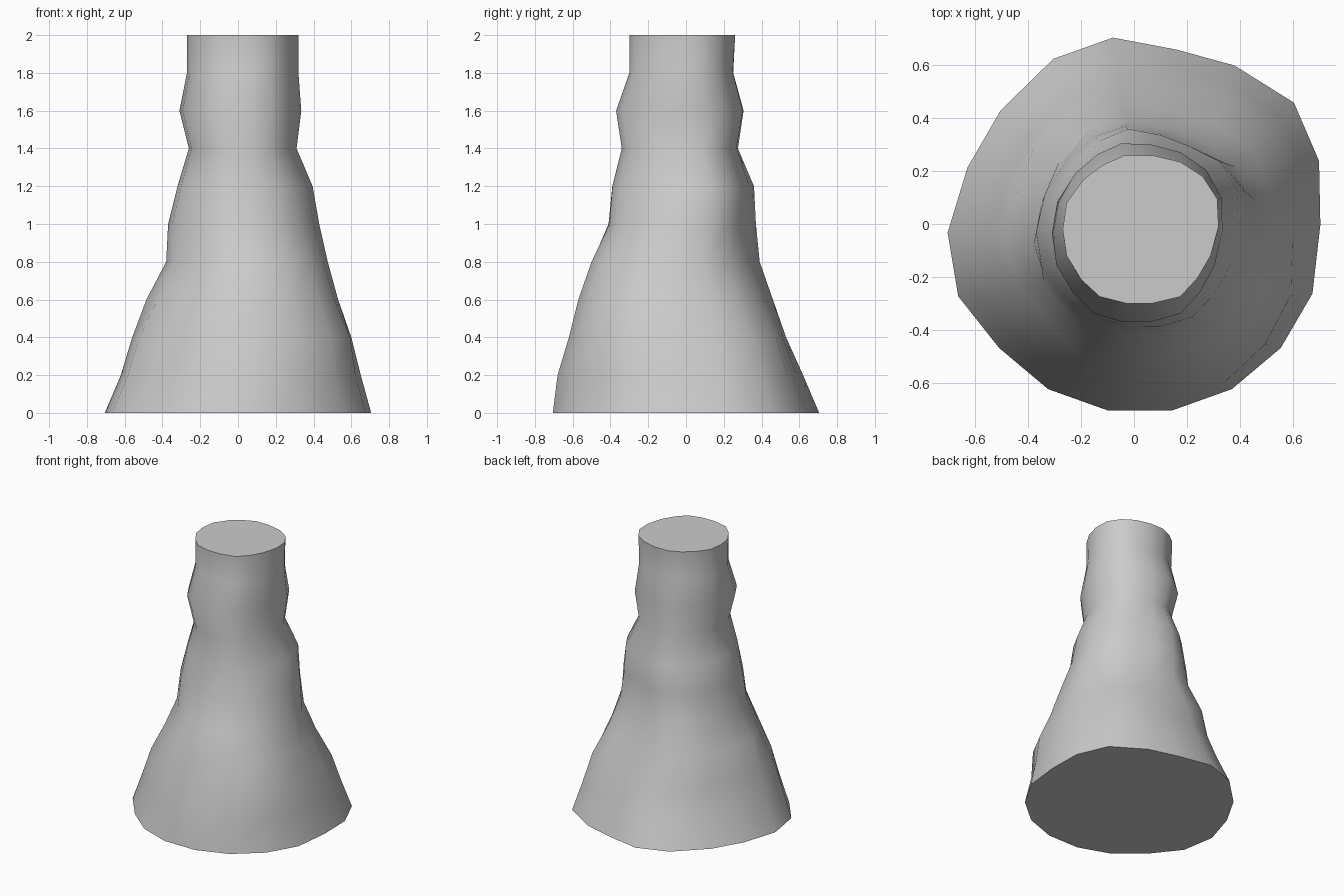
import bpy, bmesh, math
from mathutils import Vector

if "Cube" in bpy.data.objects:
    bpy.data.objects.remove(bpy.data.objects["Cube"])

# Outlines of the foot and the cut top, counter-clockwise from +x
FOOT = [(.705, 0), (.70, .24), (.605, .46), (.38, .60), (.16, .66), (-.08, .705),
        (-.305, .625), (-.505, .43), (-.63, .215), (-.705, -.03), (-.665, -.27), (-.51, -.465),
        (-.325, -.62), (-.10, -.70), (.145, -.70), (.37, -.62), (.555, -.465), (.675, -.26)]
TOP = [(.32, -.01), (.315, .095), (.26, .18), (.175, .235), (.07, .26), (-.035, .26),
       (-.115, .225), (-.19, .17), (-.255, .08), (-.27, -.02), (-.255, -.12), (-.20, -.21),
       (-.13, -.275), (-.03, -.30), (.07, -.30), (.175, -.275), (.24, -.205), (.29, -.12)]

# Extents of each ring, every 0.2 up: x min, x max, y min, y max
EXTENTS = [(-.705, .705, -.705, .705), (-.62, .65, -.68, .62), (-.56, .60, -.62, .53),
           (-.485, .53, -.57, .46), (-.38, .475, -.50, .39), (-.37, .43, -.41, .37),
           (-.32, .395, -.39, .36), (-.26, .31, -.34, .275), (-.31, .335, -.37, .305),
           (-.27, .32, -.30, .25), (-.27, .32, -.30, .26)]

# Lumps and dents: angle in degrees, height, relative amount
LUMPS = [(56, .4, .06), (30, .75, -.06), (55, 1.0, -.09), (60, 1.2, -.05),
         (325, .42, .08), (312, .2, -.03), (128, .65, .10), (120, .8, .06),
         (212, .65, -.10), (240, .7, -.06), (243, .2, -.05), (300, .95, -.03)]


def lump(angle, z):
    total = 1.0
    for a, h, amount in LUMPS:
        d = (angle - a + 180) % 360 - 180
        total += amount * math.exp(-(d / 22) ** 2 - ((z - h) / .18) ** 2)
    return 1.0 if z < .1 else total


def fit(values, low, high):
    a, b = min(values), max(values)
    return [low + (v - a) / (b - a) * (high - low) for v in values]


# Lumpy tapering trunk
bm = bmesh.new()
rings = []
for i, (x0, x1, y0, y1) in enumerate(EXTENTS):
    z, t = i * .2, i / 10
    pts = []
    for f, c in zip(FOOT, TOP):
        p = (Vector(f) / .705).lerp(Vector(c) / .295, t)
        pts.append(p * lump(math.degrees(math.atan2(p.y, p.x)), z))
    xs = fit([p.x for p in pts], x0, x1)
    ys = fit([p.y for p in pts], y0, y1)
    rings.append([bm.verts.new((x, y, z)) for x, y in zip(xs, ys)])

n = len(FOOT)
for lower, upper in zip(rings, rings[1:]):
    for k in range(n):
        j = (k + 1) % n
        bm.faces.new((lower[k], lower[j], upper[j], upper[k])).smooth = True

# Flat cut ends
for ring in (rings[0][::-1], rings[-1]):
    face = bm.faces.new(ring)
    for e in face.edges:
        e.smooth = False

mesh = bpy.data.meshes.new("trunk")
bm.to_mesh(mesh)
bm.free()
trunk = bpy.data.objects.new("trunk", mesh)
bpy.context.collection.objects.link(trunk)
